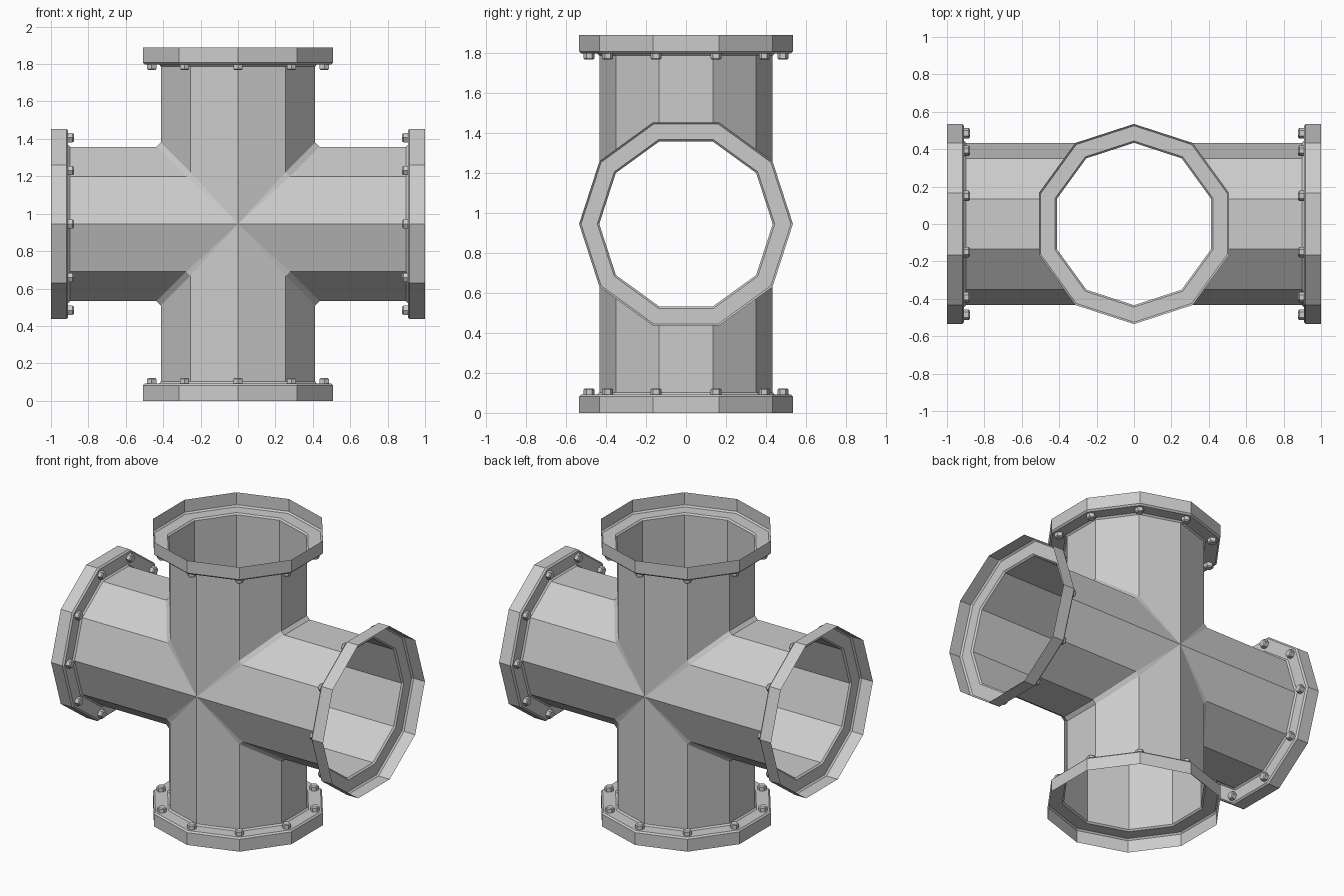
import bpy, bmesh
from math import sin, cos, pi
from mathutils import Vector, Matrix

if "Cube" in bpy.data.objects:
    bpy.data.objects.remove(bpy.data.objects["Cube"])

N = 10                      # sides of every pipe
R, RF = 0.434, 0.535        # pipe and flange radius
T, C = 0.092, 0.010         # flange depth, small chamfer
D = 0.022                   # chamfer along the mitred joints
CENTRE = Vector((0, 0, 0.945))
Y = Vector((0, 1, 0))
X, Z = Vector((1, 0, 0)), Vector((0, 0, 1))
# name, axis, sideways direction, length from the centre
ARMS = [("top", Z, X, 0.945), ("right", X, -Z, 1.0),
        ("bottom", -Z, -X, 0.945), ("left", -X, Z, 1.0)]


def place(axis, side, r, k, along):
    t = 2 * pi * k / N
    return CENTRE + axis * along + side * (r * sin(t)) + Y * (r * cos(t))


def finish(bm, name):
    me = bpy.data.meshes.new(name)
    bm.to_mesh(me)
    bm.free()
    ob = bpy.data.objects.new(name, me)
    bpy.context.collection.objects.link(ob)
    return ob


# Pipe body: four mitred arms, each ending in an open cup flange
bm = bmesh.new()
joints = []
for name, axis, side, L in ARMS:
    first = []
    for k in range(N):
        w = abs(R * sin(2 * pi * k / N))
        first.append(bm.verts.new(place(axis, side, R, k, w + (D if w > 0.01 else 0))))
    joints.append(first)
    rings = [first]
    for r, a in [(R, L - T - C), (R + C, L - T), (RF - C, L - T), (RF, L - T + C), (RF, L)]:
        rings.append([bm.verts.new(place(axis, side, r, k, a)) for k in range(N)])
    for lo, hi in zip(rings, rings[1:]):
        for k in range(N):
            j = (k + 1) % N
            bm.faces.new((lo[k], lo[j], hi[j], hi[k]))

# Chamfer strips between neighbouring arms
for i in range(4):
    a, b = joints[i], joints[(i + 1) % 4]
    for k in range(N // 2):
        bm.faces.new((a[k], a[k + 1], b[(N - k - 1) % N], b[(N - k) % N]))
bmesh.ops.remove_doubles(bm, verts=bm.verts, dist=1e-4)
bmesh.ops.recalc_face_normals(bm, faces=bm.faces)
# make sure the surface faces outwards
probe = max(bm.faces, key=lambda f: f.calc_center_median().z)
if probe.normal.dot(probe.calc_center_median() * Vector((1, 1, 0)).length
                    - Z * probe.calc_center_median().z * Vector((1, 1, 0)).length) < 0:
    bmesh.ops.reverse_faces(bm, faces=bm.faces)
finish(bm, "pipe_cross")

# Bolt heads: one at each flange corner, on the side facing the joint
BR, BH = 0.028, 0.03
for name, axis, side, L in ARMS:
    bm = bmesh.new()
    for k in range(N):
        base = place(axis, side, 0.485, k, L - T)
        rings = []
        for r, h in [(BR, 0), (BR, BH - 0.006), (BR - 0.006, BH)]:
            rings.append([bm.verts.new(base - axis * h + side * (r * sin(q * pi / 3))
                                       + Y * (r * cos(q * pi / 3))) for q in range(6)])
        for lo, hi in zip(rings, rings[1:]):
            for q in range(6):
                p = (q + 1) % 6
                bm.faces.new((lo[q], lo[p], hi[p], hi[q]))
        bm.faces.new(rings[-1])
    bmesh.ops.recalc_face_normals(bm, faces=bm.faces)
    finish(bm, name + "_flange_bolts")
